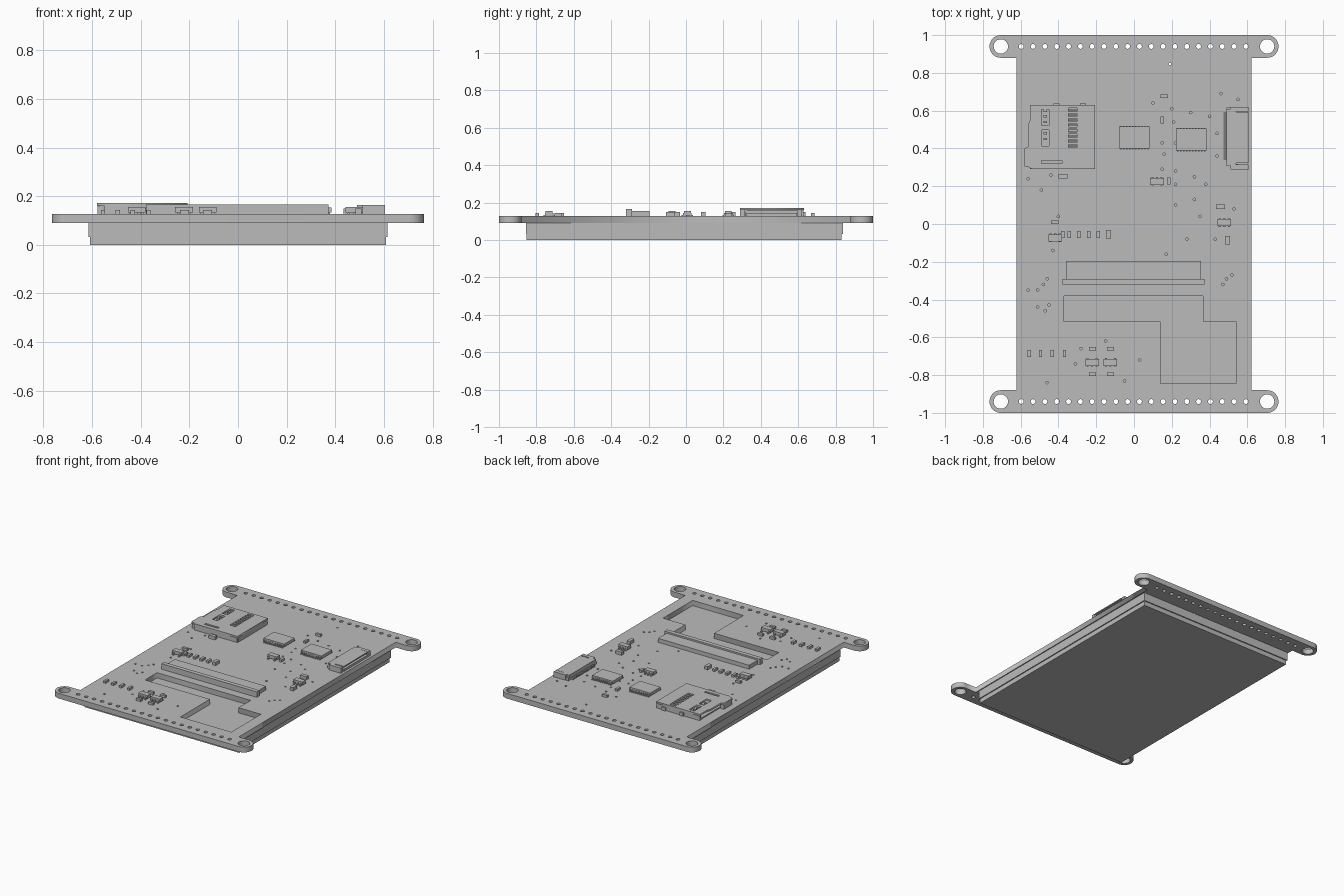
import bpy
import math

if "Cube" in bpy.data.objects:
    bpy.data.objects.remove(bpy.data.objects["Cube"], do_unlink=True)

grey = bpy.data.materials.new("plain_grey")
grey.use_nodes = True
grey.diffuse_color = (0.5, 0.5, 0.5, 1)
grey.node_tree.nodes["Principled BSDF"].inputs["Base Color"].default_value = (0.5, 0.5, 0.5, 1)

TOP = 0.127      # upper face of the board
UNDER = 0.09     # lower face of the board


def add_mesh(name, mesh):
    mesh.materials.clear()
    mesh.materials.append(grey)
    obj = bpy.data.objects.new(name, mesh)
    bpy.context.collection.objects.link(obj)
    return obj


def boxes(name, items):
    """One object made of boxes given as (x, y, width, depth, bottom, top)."""
    verts, faces = [], []
    quads = ((0, 3, 2, 1), (4, 5, 6, 7), (0, 1, 5, 4), (1, 2, 6, 5), (2, 3, 7, 6), (3, 0, 4, 7))
    for x, y, w, d, low, high in items:
        n = len(verts)
        for z in (low, high):
            for sx, sy in ((-1, -1), (1, -1), (1, 1), (-1, 1)):
                verts.append((x + sx * w / 2, y + sy * d / 2, z))
        faces += [[n + i for i in q] for q in quads]
    mesh = bpy.data.meshes.new(name)
    mesh.from_pydata(verts, [], faces)
    return add_mesh(name, mesh)


def plate(name, loops, low, high):
    """Extruded flat outline; inner loops become holes."""
    curve = bpy.data.curves.new(name, "CURVE")
    curve.dimensions = "2D"
    curve.fill_mode = "BOTH"
    curve.extrude = (high - low) / 2
    for loop in loops:
        spline = curve.splines.new("POLY")
        spline.points.add(len(loop) - 1)
        for point, (x, y) in zip(spline.points, loop):
            point.co = (x, y, 0, 1)
        spline.use_cyclic_u = True
    temp = bpy.data.objects.new(name + "_outline", curve)
    bpy.context.collection.objects.link(temp)
    graph = bpy.context.evaluated_depsgraph_get()
    mesh = bpy.data.meshes.new_from_object(temp.evaluated_get(graph))
    bpy.data.objects.remove(temp, do_unlink=True)
    obj = add_mesh(name, mesh)
    obj.location.z = (low + high) / 2
    return obj


def arc(x, y, r, start=0, sweep=360, steps=24):
    count = steps if sweep == 360 else steps + 1
    angles = [math.radians(start + sweep * i / steps) for i in range(count)]
    return [(x + r * math.cos(a), y + r * math.sin(a)) for a in angles]


def rect(x, y, w, d):
    return [(x - w / 2, y - d / 2), (x + w / 2, y - d / 2),
            (x + w / 2, y + d / 2), (x - w / 2, y + d / 2)]


# Board outline: narrow middle with a round-ended mounting strip at each end
ear_x, ear_y, ear_r, side = 0.705, 0.94, 0.06, 0.622
outline = arc(ear_x, -ear_y, ear_r, -90, 180) + [(side, ear_r - ear_y), (side, ear_y - ear_r)]
outline += arc(ear_x, ear_y, ear_r, -90, 180)
outline += [(-x, -y) for x, y in outline]

# Mounting holes, header holes, cable window and vias
holes = [arc(sx * ear_x, sy * ear_y, 0.038) for sx in (-1, 1) for sy in (-1, 1)]
holes += [arc(-0.597 + i * 0.0626, sy * ear_y, 0.013, steps=12) for i in range(20) for sy in (-1, 1)]
holes.append([(-0.37, -0.38), (0.365, -0.38), (0.365, -0.515), (0.54, -0.515),
              (0.54, -0.845), (0.14, -0.845), (0.14, -0.515), (-0.37, -0.515)])
vias = [(20, 61), (10, 64), (46, 69), (55, 66), (30, 59), (40, 57), (21, 54), (44, 48), (15, 43),
        (16, 37), (22, 43), (44, 36), (15, 29), (22, 28), (32, 25), (38, 21), (22, 21), (32, 13),
        (22, 10), (35, 4), (53, 8), (28, -8), (43, -8), (17, -16), (-44, 26), (-56, 24), (-49, 18),
        (-40, 4), (-43, -14), (-46, -29), (-48, -32), (-51, -35), (-56, -35), (-45, -43),
        (-51, -44), (-47, -46), (52, -27), (49, -29), (47, -32), (3, -72), (-15, -62), (-28, -66),
        (-31, -74), (-46, -84), (-5, -83), (19, 84.7)]
holes += [arc(x / 100, y / 100, 0.007, steps=8) for x, y in vias]
plate("circuit_board", [outline] + holes, UNDER, TOP)

# Display module under the board
boxes("display_frame", [(0, -0.008, 1.23, 1.695, 0.032, UNDER)])
boxes("display_panel", [(0, -0.011, 1.215, 1.685, 0, 0.032)])

# Long flat-cable connector with its raised latch bar
boxes("cable_connector", [(-0.002, -0.243, 0.715, 0.096, TOP, 0.155)])
boxes("cable_latch", [(-0.003, -0.305, 0.75, 0.03, TOP, 0.166)])


# Chips with rows of pins along both long sides
def chip(name, x, y, w, d, pins, pitch, pin_w, reach, top):
    body = [(x, y, w, d, TOP + 0.005, top)]
    legs = []
    for s, count in zip((-1, 1), pins):
        for i in range(count):
            px = x + (i - (count - 1) / 2) * pitch * (max(pins) - 1) / max(count - 1, 1)
            legs.append((px, y + s * (d / 2 + reach / 2), pin_w, reach, TOP, TOP + 0.006))
            legs.append((px, y + s * (d / 2 + reach / 6), pin_w, reach / 3, TOP, TOP + 0.016))
    boxes(name + "_body", body)
    boxes(name + "_pins", legs)


for i, (x, y) in enumerate(((0.002, 0.457), (0.303, 0.447))):
    chip("large_chip_%d" % (i + 1), x, y, 0.162, 0.116, (10, 10), 0.016, 0.007, 0.013, 0.153)

small_chips = [(0.122, 0.226, 2, 3), (0.478, 0.007, 3, 3), (-0.417, -0.074, 2, 3),
               (-0.222, -0.732, 3, 2), (-0.125, -0.732, 3, 2)]
for i, (x, y, front, back) in enumerate(small_chips):
    chip("small_chip_%d" % (i + 1), x, y, 0.072, 0.037, (front, back), 0.024, 0.011, 0.012, 0.155)

# Resistors and capacitors: wide ones, then tall ones
wide = [(0.16, 0.677), (-0.42, 0.01)] + [(x, y) for x in (-0.22, -0.125) for y in (-0.66, -0.795)]
tall = [(0.15, 0.55), (0.185, 0.228)]
tall += [(x, -0.055) for x in (-0.378, -0.342, -0.292, -0.24, -0.19)]
tall += [(x, -0.685) for x in (-0.555, -0.495, -0.432, -0.368)]
parts = [(x, y, 0.038, 0.018, TOP, 0.143) for x, y in wide]
parts += [(x, y, 0.018, 0.038, TOP, 0.143) for x, y in tall]
parts += [(x, y, 0.048, 0.025, TOP, 0.15) for x, y in ((-0.375, 0.253), (0.457, 0.092))]
parts += [(x, y, 0.025, 0.045, TOP, 0.15) for x, y in ((0.495, -0.085), (-0.135, -0.055))]
boxes("passive_parts", parts)

# Memory card socket: slotted lid on walls, open on the card side
lid = [(-0.555, 0.3), (-0.54, 0.29), (-0.207, 0.29), (-0.207, 0.63), (-0.55, 0.63),
       (-0.55, 0.55), (-0.56, 0.53), (-0.56, 0.41), (-0.58, 0.4), (-0.58, 0.305)]
slots = [rect(-0.47, y, 0.04, 0.085) for y in (0.565, 0.455)]
slots += [rect(-0.325, 0.605 - i * 0.0275, 0.045, 0.017) for i in range(8)]
slots.append(rect(-0.435, 0.328, 0.11, 0.016))
plate("socket_lid", [lid] + slots, 0.16, 0.172)
walls = [(-0.38, y, 0.34, 0.014, TOP, 0.162) for y in (0.298, 0.622)]
walls += [(-0.214, 0.46, 0.014, 0.32, TOP, 0.162), (-0.565, 0.355, 0.025, 0.09, TOP, 0.162)]
boxes("socket_walls", walls)
boxes("socket_floor", [(-0.38, 0.46, 0.33, 0.32, TOP, 0.136)])
fingers = [(-0.325, 0.605 - i * 0.0275, 0.06, 0.009, 0.136, 0.156) for i in range(8)]
fingers += [(-0.47, 0.6 - i * 0.03, 0.02, 0.012, 0.136, 0.165) for i in range(6)]
boxes("socket_contacts", fingers)
boxes("socket_tabs", [(x, 0.633, 0.03, 0.01, TOP, 0.15) for x in (-0.41, -0.27)])

# Side ribbon connector with an open slot facing outward
boxes("ribbon_connector", [
    (0.515, 0.458, 0.05, 0.3, TOP, 0.164),
    (0.56, 0.458, 0.09, 0.27, TOP, 0.143),
    (0.565, 0.458, 0.08, 0.27, 0.157, 0.164),
    (0.558, 0.302, 0.094, 0.025, TOP, 0.164),
    (0.558, 0.608, 0.094, 0.025, TOP, 0.164)])
boxes("ribbon_connector_pins", [(0.483, 0.345 + i * 0.0105, 0.016, 0.005, TOP, 0.14) for i in range(24)])
boxes("ribbon_connector_anchors", [(0.52, y, 0.06, 0.012, TOP, 0.15) for y in (0.312, 0.612)])
